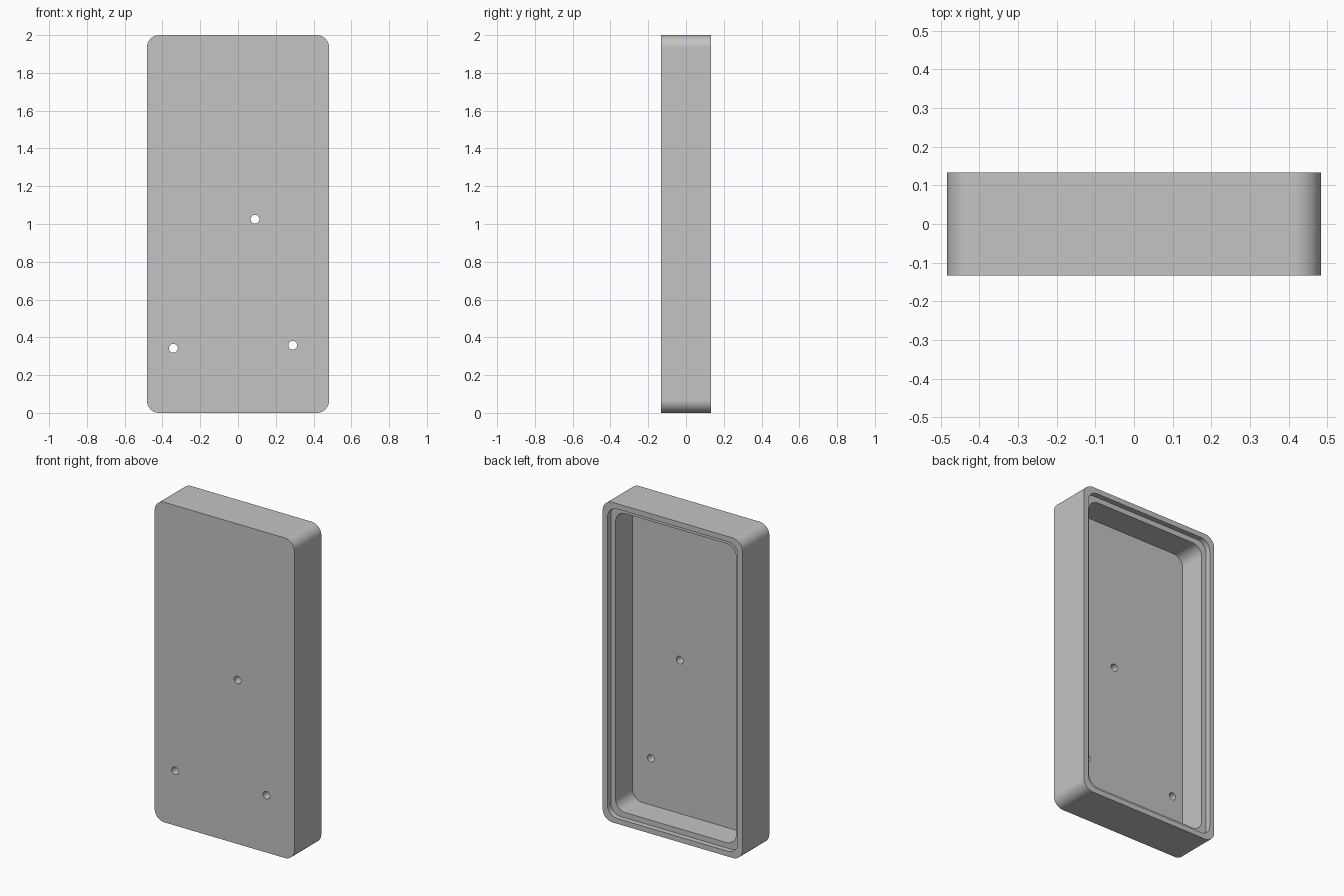
import bpy, bmesh
from math import sin, cos, pi, radians
from mathutils import Matrix

if "Cube" in bpy.data.objects:
    bpy.data.objects.remove(bpy.data.objects["Cube"], do_unlink=True)

WIDTH, DEPTH, HEIGHT = 0.966, 0.266, 2.0
WALL = 0.066          # side wall and front panel thickness
LIP = WALL / 2        # width and depth of the stepped lip
RADIUS = 0.067
ARC_STEPS = 12
FRONT, BACK = -DEPTH / 2, DEPTH / 2

grey = bpy.data.materials.new("plain grey")
grey.use_nodes = True
colour = (0.55, 0.55, 0.55, 1)
grey.diffuse_color = colour
grey.node_tree.nodes["Principled BSDF"].inputs["Base Color"].default_value = colour


def rounded_loop(bm, inset, y):
    """Rounded rectangle in the xz plane, counter-clockwise from the front."""
    hx, hz = WIDTH / 2 - inset - RADIUS, HEIGHT / 2 - inset - RADIUS
    verts = []
    for corner, (sx, sz) in enumerate([(1, 1), (-1, 1), (-1, -1), (1, -1)]):
        for i in range(ARC_STEPS + 1):
            a = (corner + i / ARC_STEPS) * pi / 2
            verts.append(bm.verts.new((sx * hx + RADIUS * cos(a), y,
                                       HEIGHT / 2 + sz * hz + RADIUS * sin(a))))
    return verts


def make_object(name, bm):
    bmesh.ops.recalc_face_normals(bm, faces=bm.faces)
    mesh = bpy.data.meshes.new(name)
    bm.to_mesh(mesh)
    bm.free()
    mesh.materials.append(grey)
    obj = bpy.data.objects.new(name, mesh)
    bpy.context.collection.objects.link(obj)
    return obj


# Open-backed tray: outer wall, rim, stepped lip, ledge, cavity wall, floor
bm = bmesh.new()
sections = [(0, FRONT), (0, BACK), (LIP, BACK), (LIP, BACK - LIP),
            (WALL, BACK - LIP), (WALL, FRONT + WALL)]
loops = [rounded_loop(bm, inset, y) for inset, y in sections]
for a, b in zip(loops, loops[1:]):
    for i in range(len(a)):
        j = (i + 1) % len(a)
        bm.faces.new((a[i], a[j], b[j], b[i]))
bm.faces.new(loops[0])
bm.faces.new(loops[-1])
case = make_object("case_shell", bm)

# Three round holes through the front panel
bm = bmesh.new()
for x, z in [(-0.342, 0.342), (0.29, 0.358), (0.09, 1.025)]:
    place = Matrix.Translation((x, FRONT + WALL / 2, z)) @ Matrix.Rotation(pi / 2, 4, "X")
    bmesh.ops.create_cone(bm, cap_ends=True, segments=32, radius1=0.0235,
                          radius2=0.0235, depth=WALL * 2, matrix=place)
cutter = make_object("hole_cutter", bm)
cutter.hide_render = True

drill = case.modifiers.new("screw holes", "BOOLEAN")
drill.operation = "DIFFERENCE"
drill.solver = "EXACT"
drill.object = cutter

bpy.ops.object.select_all(action="DESELECT")
case.select_set(True)
bpy.context.view_layer.objects.active = case
bpy.ops.object.modifier_apply(modifier=drill.name)
bpy.data.objects.remove(cutter, do_unlink=True)

# Smooth corners, crisp rims and flat panels
bpy.ops.object.shade_smooth_by_angle(angle=radians(30))
weighted = case.modifiers.new("flat panels", "WEIGHTED_NORMAL")
weighted.keep_sharp = True
